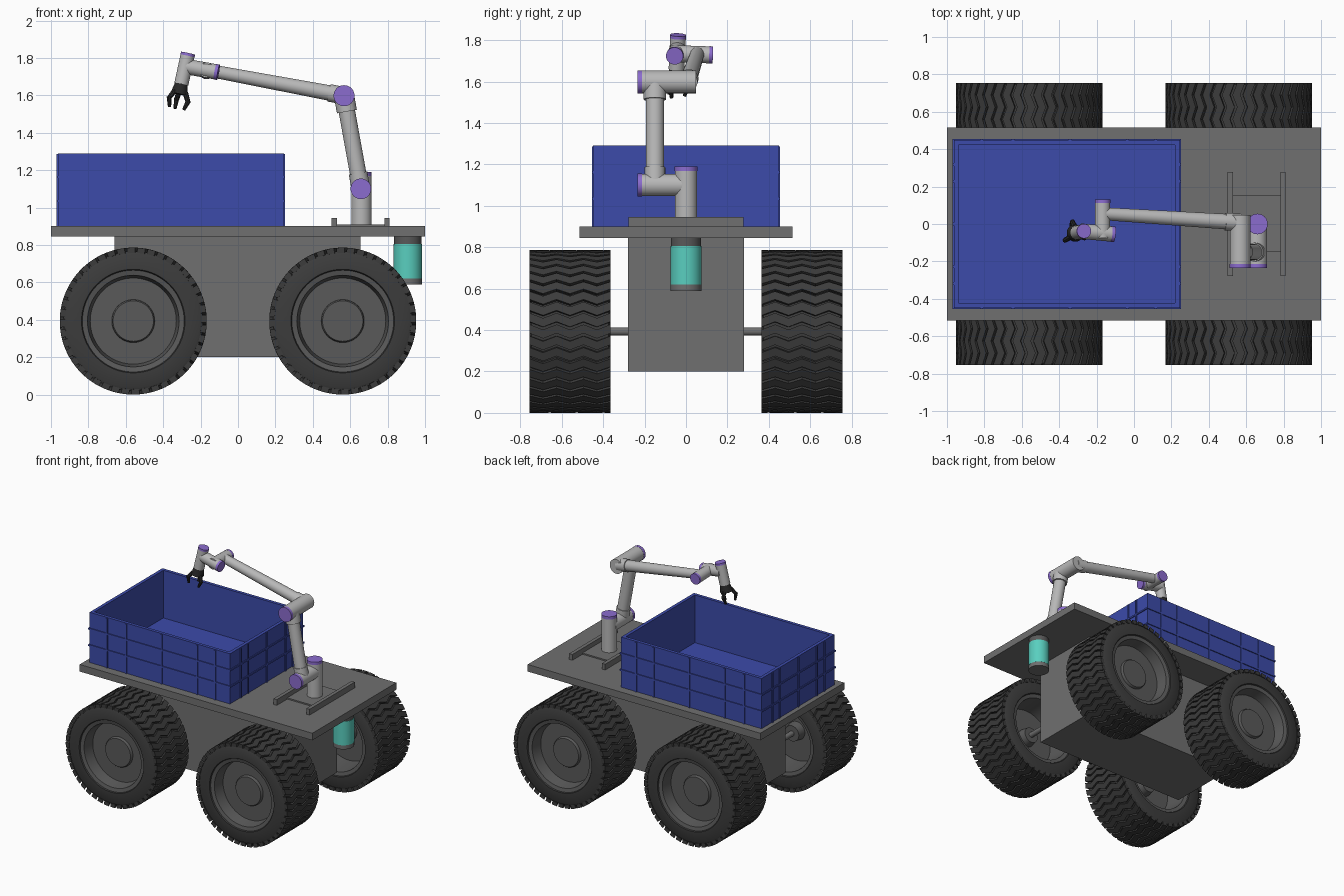
import bpy, bmesh
from math import sin, cos, pi, radians
from mathutils import Vector, Matrix

if "Cube" in bpy.data.objects:
    bpy.data.objects.remove(bpy.data.objects["Cube"])


def material(name, rgb):
    m = bpy.data.materials.new(name)
    m.diffuse_color = (*rgb, 1)
    m.use_nodes = True
    m.node_tree.nodes["Principled BSDF"].inputs["Base Color"].default_value = m.diffuse_color
    return m


BLUE = material("blue", (0.045, 0.07, 0.40))
PURPLE = material("purple", (0.26, 0.15, 0.62))
TEAL = material("teal", (0.10, 0.62, 0.52))
RUBBER = material("rubber", (0.045, 0.045, 0.045))
RIM = material("rim_grey", (0.10, 0.10, 0.10))
STEEL = material("steel_grey", (0.16, 0.16, 0.16))
LIGHT = material("light_grey", (0.48, 0.48, 0.48))
BLACK = material("black", (0.02, 0.02, 0.02))


def finish(name, bm, mat, smooth=True):
    bmesh.ops.recalc_face_normals(bm, faces=bm.faces)
    me = bpy.data.meshes.new(name)
    bm.to_mesh(me)
    bm.free()
    me.materials.append(mat)
    if smooth:
        me.polygons.foreach_set("use_smooth", [True] * len(me.polygons))
        me.set_sharp_from_angle(angle=radians(35))
    ob = bpy.data.objects.new(name, me)
    bpy.context.collection.objects.link(ob)
    return ob


def boxes(name, spans, mat):
    """One object from boxes given as (x0, x1, y0, y1, z0, z1)."""
    bm = bmesh.new()
    for x0, x1, y0, y1, z0, z1 in spans:
        m = Matrix.Translation(((x0 + x1) / 2, (y0 + y1) / 2, (z0 + z1) / 2))
        bmesh.ops.create_cube(bm, size=1, matrix=m @ Matrix.Diagonal((x1 - x0, y1 - y0, z1 - z0, 1)))
    return finish(name, bm, mat, False)


def tube(name, p0, p1, r, mat, r2=None, segs=40):
    """Cylinder or cone between two points."""
    p0, p1 = Vector(p0), Vector(p1)
    d = p1 - p0
    m = Matrix.Translation((p0 + p1) / 2) @ d.to_track_quat('Z', 'Y').to_matrix().to_4x4()
    bm = bmesh.new()
    bmesh.ops.create_cone(bm, cap_ends=True, segments=segs, radius1=r,
                          radius2=r if r2 is None else r2, depth=d.length, matrix=m)
    return finish(name, bm, mat)


def capped(name, p0, p1, r, cap=0.022):
    """Arm joint: light housing from p0 with a purple cap at p1."""
    p0, p1 = Vector(p0), Vector(p1)
    q = p1 - (p1 - p0).normalized() * cap
    tube(name, p0, q, r, LIGHT)
    tube(name + "_cap", q, p1, r * 1.02, PURPLE)


def revolve(name, profile, mat, segs=72):
    """Spin a closed (radius, y) profile about the y axis."""
    bm = bmesh.new()
    vs = [bm.verts.new((r, y, 0)) for r, y in profile]
    es = [bm.edges.new((vs[i], vs[(i + 1) % len(vs)])) for i in range(len(vs))]
    bmesh.ops.spin(bm, geom=vs + es, cent=(0, 0, 0), axis=(0, 1, 0), angle=2 * pi,
                   steps=segs, use_merge=True)
    bmesh.ops.remove_doubles(bm, verts=bm.verts, dist=1e-5)
    bmesh.ops.dissolve_degenerate(bm, edges=bm.edges, dist=1e-6)
    return finish(name, bm, mat)


def tread(name, lugs=44, steps=6, r0=0.365, r1=0.393, half=0.195, amp=0.032):
    """Zigzag lugs running across the tyre."""
    bm = bmesh.new()
    w = 2 * pi / lugs * 0.38
    for i in range(lugs):
        rings = []
        for s in range(steps + 1):
            y = -half + 2 * half * s / steps
            a = 2 * pi * i / lugs + (amp if s % 2 else -amp)
            rings.append([bm.verts.new((r * cos(t), y, r * sin(t)))
                          for r, t in ((r0, a - w), (r1, a - w), (r1, a + w), (r0, a + w))])
        for p, q in zip(rings, rings[1:]):
            for k in range(4):
                bm.faces.new((p[k], p[(k + 1) % 4], q[(k + 1) % 4], q[k]))
        bm.faces.new(rings[0])
        bm.faces.new(rings[-1])
    return finish(name, bm, RUBBER, False)


# chassis body, deck and axles
boxes("chassis_body", [(-0.66, 0.655, -0.28, 0.28, 0.2, 0.845)], STEEL)
boxes("deck", [(-1, 1, -0.515, 0.515, 0.845, 0.9)], STEEL)
for x in (-0.56, 0.56):
    tube("axle", (x, -0.58, 0.393), (x, 0.58, 0.393), 0.02, STEEL)

# wheels: outer side is +y in the local frame
tyre = [(0.272, 0.187), (0.277, 0.195), (0.355, 0.195), (0.373, 0.185),
        (0.373, -0.185), (0.355, -0.195), (0.277, -0.195), (0.272, -0.187)]
rim = [(0, 0.115), (0.108, 0.115), (0.113, 0.108), (0.115, 0.095), (0.23, 0.095),
       (0.245, 0.18), (0.273, 0.187), (0.273, -0.187), (0.245, -0.18), (0.23, 0.0),
       (0.07, 0.0), (0.06, -0.06), (0, -0.06)]
parts = [revolve("tyre", tyre, RUBBER), revolve("rim", rim, RIM), tread("tread")]
places = [(sx * 0.56, sy) for sx in (-1, 1) for sy in (-1, 1)]
for n, (x, sy) in enumerate(places):
    for p in parts:
        ob = p
        if n:
            ob = p.copy()
            bpy.context.collection.objects.link(ob)
        ob.location = (x, sy * 0.56, 0.393)
        ob.rotation_euler = (0, 0, 0 if sy > 0 else pi)

# crate: floor, walls and outside ribs
X0, X1, Y, Z0, Z1, T, R = -0.963, 0.245, 0.448, 0.9, 1.29, 0.025, 0.007
boxes("crate", [(X0, X1, -Y, Y, Z0, Z0 + 0.02),
                (X0, X0 + T, -Y, Y, Z0, Z1), (X1 - T, X1, -Y, Y, Z0, Z1),
                (X0, X1, -Y, -Y + T, Z0, Z1), (X0, X1, Y - T, Y, Z0, Z1)], BLUE)
ribs = []
for z in (1.035, 1.163):
    ribs.append((X0 - R, X1 + R, -Y - R, -Y + 0.005, z - 0.006, z + 0.006))
    ribs.append((X0 - R, X1 + R, Y - 0.005, Y + R, z - 0.006, z + 0.006))
    ribs.append((X0 - R, X0 + 0.005, -Y, Y, z - 0.006, z + 0.006))
    ribs.append((X1 - 0.005, X1 + R, -Y, Y, z - 0.006, z + 0.006))
for x in (-0.813, -0.647, -0.342, -0.037, 0.116):
    for a, b in ((-Y - R, -Y + 0.005), (Y - 0.005, Y + R)):
        ribs.append((x - 0.007, x + 0.007, a, b, Z0, Z1 - 0.005))
for y in (-0.318, -0.229, 0, 0.229, 0.318):
    for a, b in ((X0 - R, X0 + 0.005), (X1 - 0.005, X1 + R)):
        ribs.append((a, b, y - 0.007, y + 0.007, Z0, Z1 - 0.005))
boxes("crate_ribs", ribs, BLUE)

# arm mount: two rails and a thin plate
boxes("arm_mount", [(0.5, 0.528, -0.278, 0.278, 0.9, 0.945),
                    (0.782, 0.81, -0.278, 0.278, 0.9, 0.945),
                    (0.528, 0.782, -0.15, 0.155, 0.9, 0.91)], STEEL)

# canister under the deck
for name, a, b, r, m in (("canister_top", 0.805, 0.845, 0.073, RIM),
                         ("canister_body", 0.62, 0.805, 0.076, TEAL),
                         ("canister_base", 0.588, 0.62, 0.075, STEEL)):
    tube(name, (0.908, 0, a), (0.908, 0, b), r, m)

# arm joints and links
SH, EL, WR = Vector((0.657, -0.15, 1.10)), Vector((0.567, -0.15, 1.598)), Vector((-0.165, 0.055, 1.735))
capped("arm_base", (0.66, 0, 0.91), (0.66, 0, 1.19), 0.054)
capped("shoulder", (0.657, 0, 1.10), (0.657, -0.235, 1.10), 0.054)
capped("elbow", (0.567, 0.048, 1.598), (0.567, -0.235, 1.598), 0.055)
tube("upper_arm", SH, EL, 0.044, LIGHT)
tube("upper_arm_low_collar", SH, SH.lerp(EL, 0.17), 0.05, LIGHT)
tube("upper_arm_high_collar", SH.lerp(EL, 0.83), EL, 0.054, LIGHT)
FA = Vector((0.567, 0.008, 1.598))
tube("forearm", FA, WR, 0.042, LIGHT, 0.034)
tube("forearm_collar", FA, FA.lerp(WR, 0.11), 0.047, LIGHT)
capped("wrist_roll", (-0.168, -0.075, 1.735), (-0.168, 0.13, 1.728), 0.041, 0.018)
capped("wrist_pitch", (-0.285, -0.038, 1.755), (-0.105, -0.055, 1.723), 0.041, 0.018)
P = Vector((-0.303, -0.046, 1.66))
capped("wrist_yaw", P, (-0.267, -0.038, 1.825), 0.038, 0.015)

# gripper: palm and three bent fingers
d = (P - Vector((-0.267, -0.038, 1.825))).normalized()
u = d.cross(Vector((0, 1, 0))).normalized()
v = d.cross(u)
palm = P + d * 0.055
tube("gripper_palm", P - d * 0.005, palm, 0.034, BLACK, 0.046)
for k in range(3):
    a = 2 * pi * k / 3 + 0.4
    out = u * cos(a) + v * sin(a)
    pts = [palm + out * 0.034 - d * 0.012, palm + out * 0.062 + d * 0.03, palm + out * 0.045 + d * 0.078]
    tube("finger_knuckle", pts[0], pts[1] + d * 0.005, 0.015, BLACK, 0.013, 8)
    tube("finger_tip", pts[1] - d * 0.005, pts[2], 0.014, BLACK, 0.009, 8)
